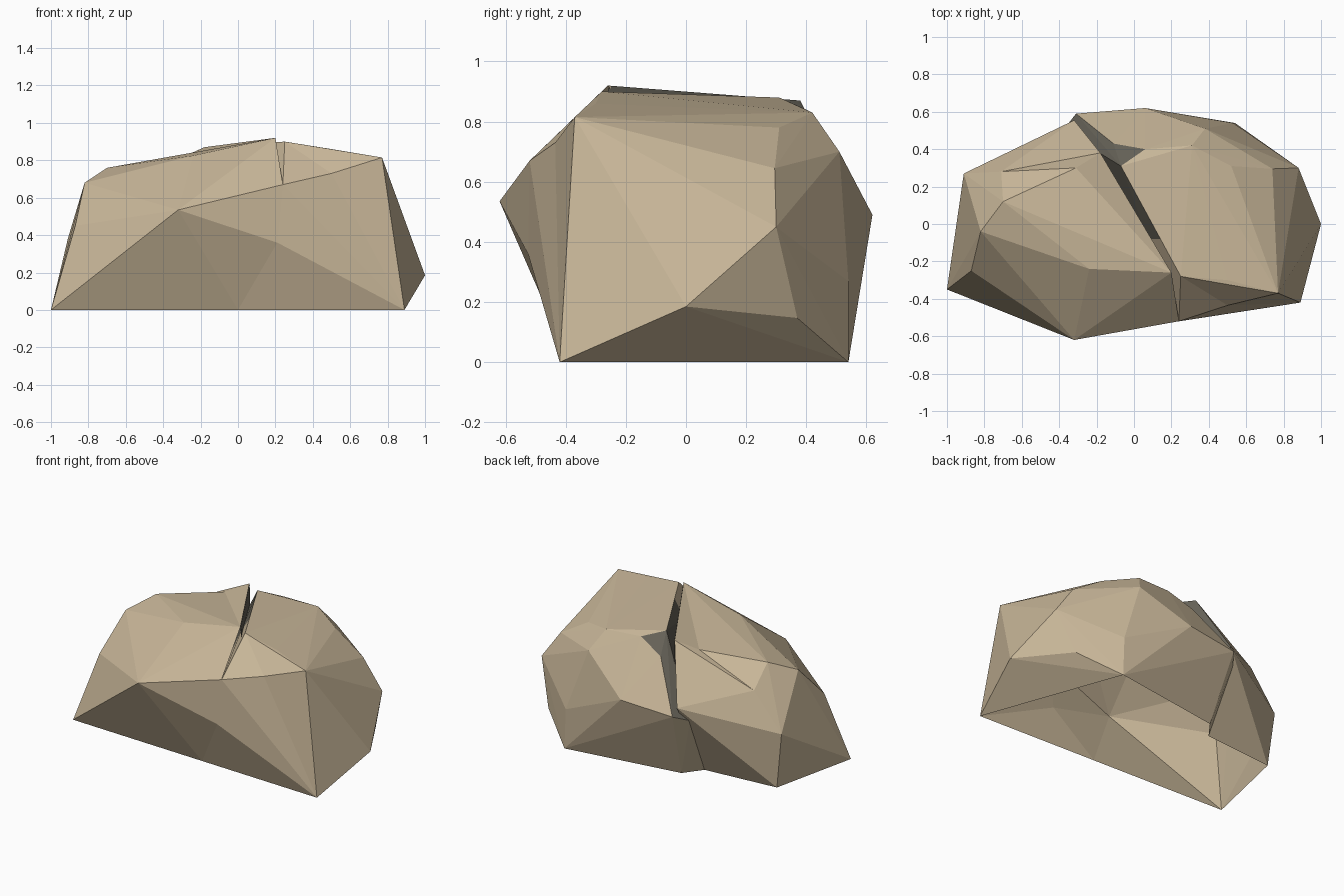
import bpy, bmesh
from mathutils import Vector

if "Cube" in bpy.data.objects:
    bpy.data.objects.remove(bpy.data.objects["Cube"])

stone = bpy.data.materials.new("tan stone")
stone.diffuse_color = (0.585, 0.475, 0.32, 1)
stone.use_nodes = True
stone.node_tree.nodes["Principled BSDF"].inputs["Base Color"].default_value = stone.diffuse_color
crack = bpy.data.materials.new("dark crack")
crack.diffuse_color = (0.13, 0.12, 0.095, 1)
crack.use_nodes = True
crack.node_tree.nodes["Principled BSDF"].inputs["Base Color"].default_value = crack.diffuse_color

# points along the split, shared by both halves of the boulder
SEAM = [(.24, -.52, .67), (.21, -.525, .36), (0, -.387, 0), (-.35, .30, 0), (-.38, .50, .42)]
ACROSS = Vector((.855, .52, 0))  # horizontal direction across the split


def at(v, points):
    return any((v.co - Vector(p)).length < 1e-4 for p in points)


def dent(bm, a, b, target):
    """Split the edge a-b and push the new corner to target."""
    def find(p):
        return min(bm.verts, key=lambda v: (v.co - Vector(p)).length)
    edge = bm.edges.get((find(a), find(b)))
    if edge is None:
        return
    new = bmesh.utils.edge_split(edge, edge.verts[0], .5)[1]
    new.co = target
    for f in list(new.link_faces):
        near = {e.other_vert(new) for e in new.link_edges}
        far = [v for v in f.verts if v is not new and v not in near]
        if far:
            bmesh.utils.face_split(f, new, far[0])


def make_object(name, bm):
    mesh = bpy.data.meshes.new(name)
    bm.to_mesh(mesh)
    bm.free()
    mesh.materials.append(stone)
    mesh.materials.append(crack)
    obj = bpy.data.objects.new(name, mesh)
    bpy.context.collection.objects.link(obj)


def chunk(name, points, lip, seam, side, dents, dark_from):
    """Faceted stone, open at the base and where it meets the other half."""
    bm = bmesh.new()
    for p in points + lip + seam:
        bm.verts.new(p)
    bmesh.ops.convex_hull(bm, input=bm.verts[:])
    bmesh.ops.recalc_face_normals(bm, faces=bm.faces[:])

    def is_hidden(f):
        base = all(v.co.z < .001 for v in f.verts)
        inner = (f.normal.dot(ACROSS) * side > .65
                 and any(at(v, seam) and v.co.z < .4 for v in f.verts))
        return base or inner or all(at(v, seam) for v in f.verts)

    bmesh.ops.delete(bm, geom=[f for f in bm.faces if is_hidden(f)], context='FACES')
    bmesh.ops.delete(bm, geom=[v for v in bm.verts if not v.link_faces], context='VERTS')
    for a, b, target in dents:
        dent(bm, a, b, target)

    # crack walls: dark behind the line y = dark_from, plain stone in front of it
    walls = [f for f in bm.faces if all(at(v, lip + seam) for v in f.verts)]
    for f in walls:
        f.material_index = 1
    geom = set(walls) | {e for f in walls for e in f.edges} | {v for f in walls for v in f.verts}
    bmesh.ops.bisect_plane(bm, geom=list(geom), plane_co=(0, dark_from, 0), plane_no=(0, 1, 0))
    for f in bm.faces:
        if f.calc_center_median().y < dark_from:
            f.material_index = 0
    make_object(name, bm)


LEFT_LIP = [(.20, -.26, .92), (-.18, .38, .87), (-.32, .555, .51)]
RIGHT_LIP = [(.25, -.28, .90), (-.07, .31, .88), (.06, .40, .84), (-.11, .43, .76),
             (-.31, .59, .46)]

# left half: overhanging inner lip along the crack, small dip on top
chunk("left_rock", [
    (-1, -.35, 0), (-.865, .255, 0),                        # base
    (-.32, -.62, .535), (-.87, -.25, .45), (-.91, .27, .38),  # waist
    (-.82, -.04, .68), (-.70, .12, .76), (-.71, .28, .63),   # shoulder
    (-.24, -.24, .825),                                      # top
], LEFT_LIP, SEAM + [(-.03, .10, .50)], 1,
    [((-.70, .12, .76), (-.18, .38, .87), (-.31, .30, .81))], -.25)

# right half: undercut on its right side, chipped lip at the back of the crack
chunk("right_rock", [
    (.89, -.42, 0), (.54, .54, 0), (-.26, .42, 0),           # base
    (1, 0, .185), (.78, .37, .147),                          # undercut
    (.88, .30, .45), (.53, .54, .27), (.06, .62, .49),       # waist
    (.77, -.37, .815), (.74, .295, .645), (.38, .51, .70), (.52, .31, .78),  # shoulder
    (.50, -.30, .86), (.31, .42, .83),                       # top
], RIGHT_LIP, SEAM, -1,
    [((.24, -.52, .67), (.77, -.37, .815), (.50, -.435, .73))], -.08)

# upright lining under the left lip closes the view through the crack
bm = bmesh.new()
upper = [bm.verts.new((x + .003, y, z - .01)) for x, y, z in LEFT_LIP[:2]]
lower = [bm.verts.new((v.co.x, v.co.y, .62)) for v in upper]
bm.faces.new((upper[0], lower[0], lower[1], upper[1])).material_index = 1
make_object("crack_lining", bm)
